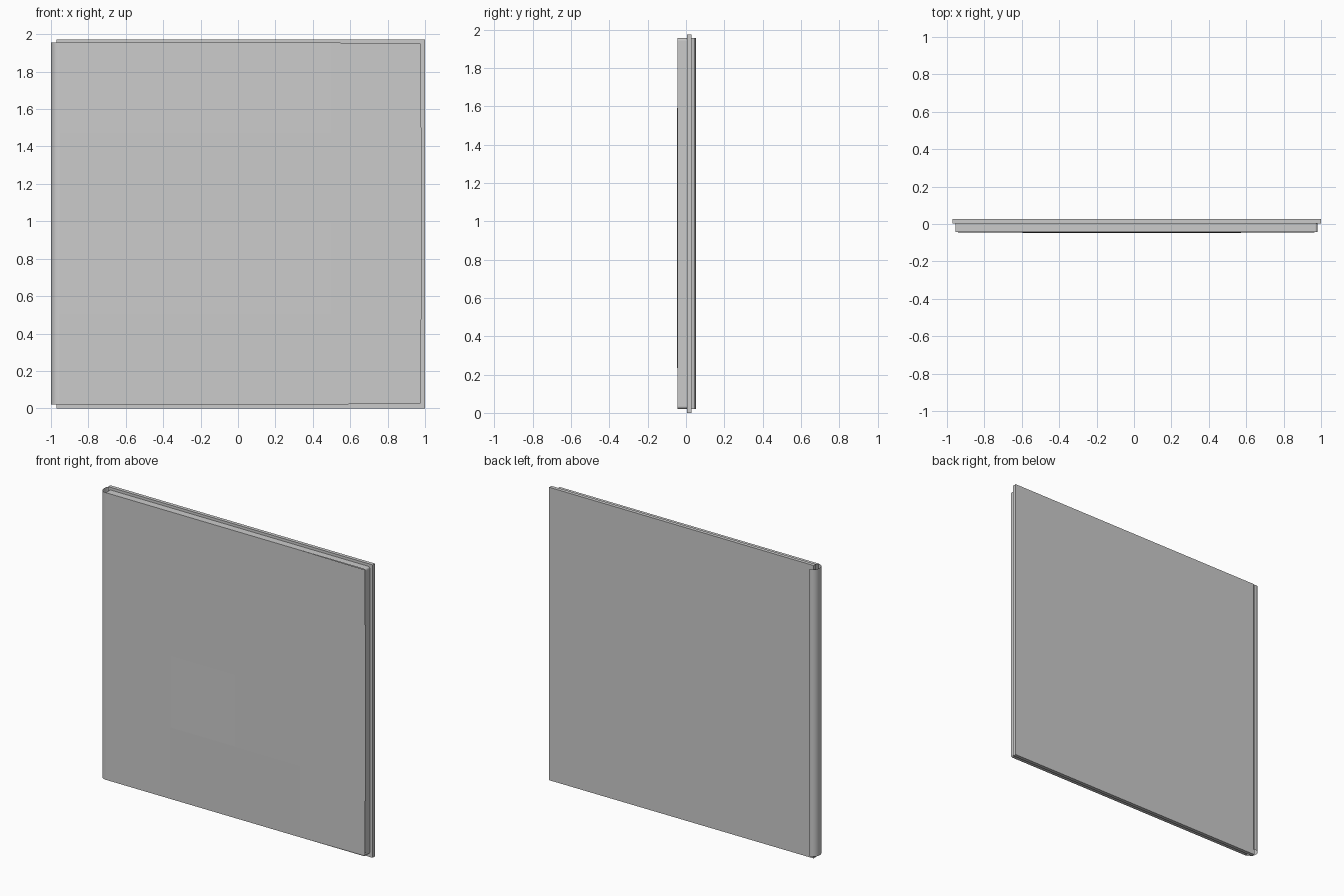
import bpy, bmesh, random

if "Cube" in bpy.data.objects:
    bpy.data.objects.remove(bpy.data.objects["Cube"])

random.seed(4)
X0, X1 = -0.955, 0.98      # front block extents
Z0, Z1 = 0.021, 1.955
FRONT = -0.044


def link(name, bm):
    me = bpy.data.meshes.new(name)
    bm.to_mesh(me)
    bm.free()
    ob = bpy.data.objects.new(name, me)
    bpy.context.collection.objects.link(ob)
    return ob


def box(name, lo, hi):
    bm = bmesh.new()
    bmesh.ops.create_cube(bm, size=1)
    for v in bm.verts:
        for i in range(3):
            v.co[i] = lo[i] if v.co[i] < 0 else hi[i]
    return bm


# back board
link("back_board", box("back_board", (-0.97, 0.004, 0), (1.0, 0.028, 1.973)))

# raised block with small rounded outer corners, front left open for the facing
bm = box("block", (X0, FRONT, Z0), (X1, 0.004, Z1))
corners = [e for e in bm.edges
           if abs(e.verts[0].co.y - e.verts[1].co.y) > 0.01 and e.verts[0].co.x > 0]
bmesh.ops.bevel(bm, geom=corners, offset=0.012, segments=3, profile=0.5, affect='EDGES')
bm.normal_update()
front = [f for f in bm.faces if f.normal.y < -0.9]
bmesh.ops.delete(bm, geom=front, context='FACES_ONLY')
link("raised_block", bm)

# 4 x 4 facing sheet, barely uneven, slit along a few grid lines
bm = bmesh.new()
N = 4
grid = []
for j in range(N + 1):
    row = []
    for i in range(N + 1):
        inner = 0 < i < N and 0 < j < N
        y = FRONT - (random.uniform(0.001, 0.004) if inner else 0)
        x = X0 + (X1 - X0) * i / N
        z = Z1 + (Z0 - Z1) * j / N
        if i == N and j in (0, N):
            x -= 0.004
            z += 0.004 if j else -0.004
        row.append(bm.verts.new((x, y, z)))
    grid.append(row)
for j in range(N):
    for i in range(N):
        bm.faces.new((grid[j][i], grid[j + 1][i], grid[j + 1][i + 1], grid[j][i + 1]))
slits = [((2, 0), (2, 1)), ((1, 1), (1, 2)), ((3, 2), (3, 3)), ((3, 3), (3, 4)),
         ((0, 1), (1, 1)), ((3, 1), (4, 1)), ((2, 2), (3, 2)), ((1, 3), (2, 3))]
edges = [bm.edges.get((grid[a[1]][a[0]], grid[b[1]][b[0]])) for a, b in slits]
bmesh.ops.split_edges(bm, edges=edges)
link("front_facing", bm)

# thin curled edge sheet, open at both ends
profile = [(X0, FRONT), (-0.972, -0.041), (-0.985, -0.033), (-0.994, -0.020),
           (-0.999, -0.005), (-1.0, 0.010), (-0.996, 0.026), (-0.988, 0.039),
           (-0.976, 0.048), (-0.962, 0.051), (-0.953, 0.049), (-0.949, 0.043)]
bm = bmesh.new()
low = [bm.verts.new((x, y, Z0)) for x, y in profile]
high = [bm.verts.new((x, y, Z1)) for x, y in profile]
for i in range(len(profile) - 1):
    bm.faces.new((low[i], high[i], high[i + 1], low[i + 1]))
bmesh.ops.recalc_face_normals(bm, faces=bm.faces[:])
bm.normal_update()
bm.faces.ensure_lookup_table()
if bm.faces[4].normal.x > 0:
    bmesh.ops.reverse_faces(bm, faces=bm.faces[:])
curl = link("curled_edge", bm)
bpy.context.view_layer.objects.active = curl
curl.select_set(True)
bpy.ops.object.shade_smooth_by_angle()
